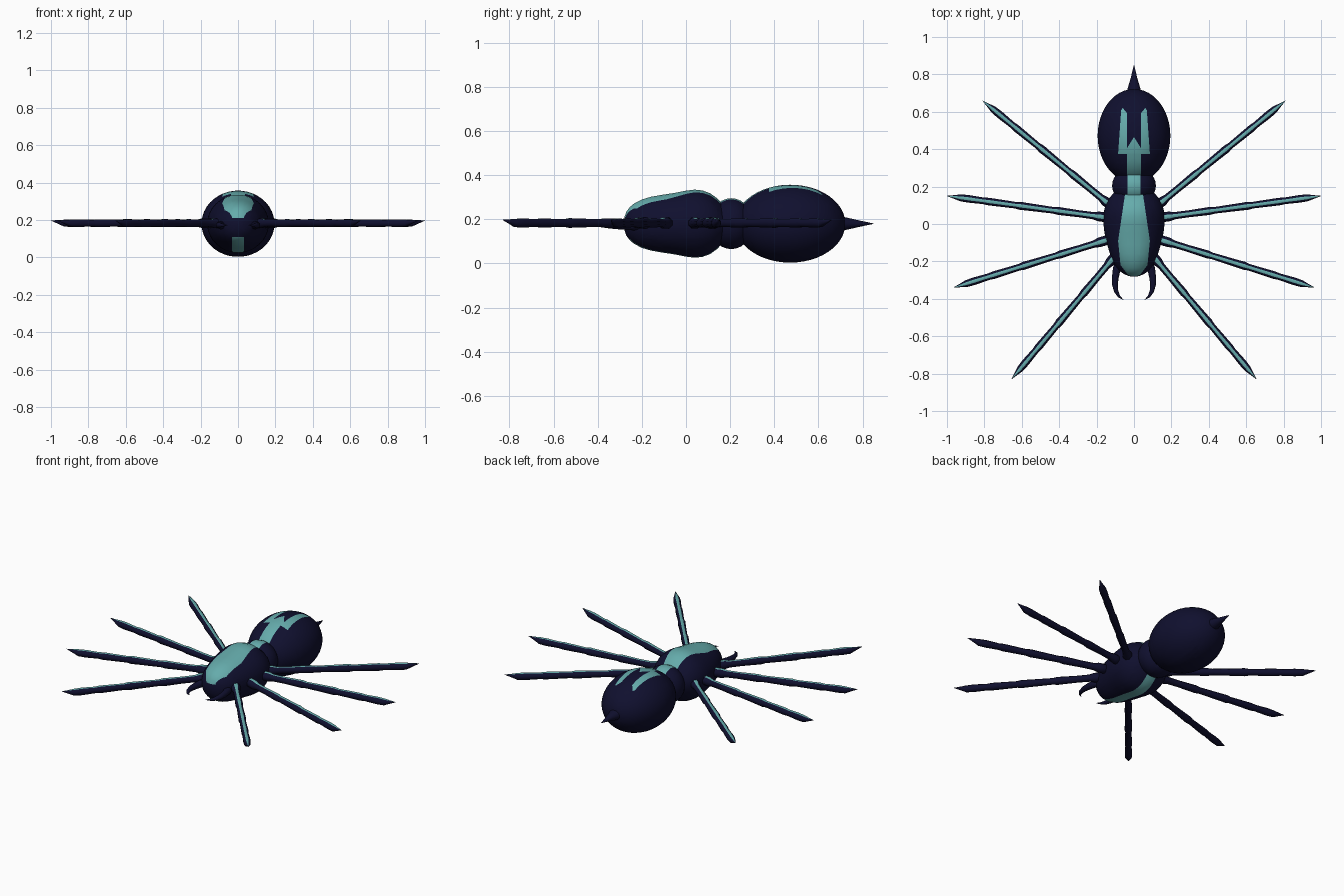
import bpy, bmesh, math
from mathutils import Vector

if "Cube" in bpy.data.objects:
    bpy.data.objects.remove(bpy.data.objects["Cube"])

MID = 0.18  # height of the body axis


def material(name, rgb):
    m = bpy.data.materials.new(name)
    m.diffuse_color = (*rgb, 1)
    m.use_nodes = True
    m.node_tree.nodes["Principled BSDF"].inputs["Base Color"].default_value = m.diffuse_color
    return m


DARK = material("midnight_blue", (0.005, 0.005, 0.028))
TEAL = material("teal", (0.13, 0.41, 0.41))


def loft(name, rings, n, cuts=(), is_teal=None):
    """Skin rings of (centre, side vector, up vector); cuts are (point, normal) planes."""
    bm = bmesh.new()
    loops = []
    for c, s, u in rings:
        angles = [2 * math.pi * (i + 0.5) / n for i in range(n)]
        loops.append([bm.verts.new(Vector(c) + Vector(s) * math.cos(a) + Vector(u) * math.sin(a))
                      for a in angles])
    for p, q in zip(loops, loops[1:]):
        for i in range(n):
            j = (i + 1) % n
            bm.faces.new((p[i], p[j], q[j], q[i]))
    bm.faces.new(loops[0])
    bm.faces.new(loops[-1])
    for point, normal in cuts:
        bmesh.ops.bisect_plane(bm, geom=bm.verts[:] + bm.edges[:] + bm.faces[:],
                               plane_co=point, plane_no=normal, dist=1e-5)
    bmesh.ops.recalc_face_normals(bm, faces=bm.faces[:])
    bm.normal_update()
    for f in bm.faces:
        f.smooth = True
        if is_teal and is_teal(f.calc_center_median(), f.normal):
            f.material_index = 1
    me = bpy.data.meshes.new(name)
    bm.to_mesh(me)
    bm.free()
    me.materials.append(DARK)
    me.materials.append(TEAL)
    ob = bpy.data.objects.new(name, me)
    bpy.context.collection.objects.link(ob)
    return ob


def y_ring(y, rx, rz):
    return ((0, y, MID), (rx, 0, 0), (0, 0, rz))


def ellipsoid(y, rx, ry, rz, steps):
    ts = [math.pi * (0.01 + 0.98 * k / steps) for k in range(steps + 1)]
    return [y_ring(y - ry * math.cos(t), rx * math.sin(t), rz * math.sin(t)) for t in ts]


def line_planes(lines):
    """Vertical cutting planes through plan lines (x0, y0, x1, y1), on both sides."""
    return [((s * x0, y0, 0), (y1 - y0, -s * (x1 - x0), 0))
            for x0, y0, x1, y1 in lines for s in (1, -1)]


# Head and thorax: back stripe bounded by a convex outline, plus a belly stripe
outline = [(0.048, 0.16, 0.085, -0.09), (0.085, -0.09, 0.072, -0.22), (0.072, -0.22, 0.03, -0.275)]


def thorax_teal(c, n):
    x = abs(c.x)
    if c.z > MID:
        return c.z > 0.21 and all((x - x0) * (y1 - y0) - (c.y - y0) * (x1 - x0) > 0
                                  for x0, y0, x1, y1 in outline)
    return c.z < 0.11 and x < 0.032


profile = [(-0.282, 0.003, 0.003), (-0.279, 0.025, 0.03), (-0.27, 0.05, 0.055),
           (-0.255, 0.072, 0.075), (-0.235, 0.092, 0.092), (-0.20, 0.113, 0.11),
           (-0.16, 0.129, 0.122), (-0.11, 0.144, 0.131), (-0.05, 0.158, 0.14),
           (0.0, 0.164, 0.15), (0.04, 0.165, 0.155), (0.075, 0.16, 0.151),
           (0.11, 0.149, 0.138), (0.14, 0.132, 0.116), (0.17, 0.105, 0.085), (0.2, 0.06, 0.05)]
loft("thorax", [y_ring(*p) for p in profile], 36,
     line_planes(outline) + line_planes([(0.032, 0, 0.032, 1)])
     + [((0, 0, z), (0, 0, 1)) for z in (0.11, 0.21)], thorax_teal)

# Waist
loft("waist", ellipsoid(0.205, 0.118, 0.1, 0.116, 14), 28,
     line_planes([(0.036, 0, 0.036, 1)]), lambda c, n: c.z > MID and abs(c.x) < 0.036)


# Abdomen with a forked marking
def fork_teal(c, n):
    x, y = abs(c.x), c.y
    if c.z < MID or y > 0.62 - abs(x - 0.06) * 1.2:
        return False
    if y < 0.375:
        return x < 0.037
    if x < 0.037:
        return y < 0.465 - x * 1.6
    return x < 0.085 - (y - 0.375) * 0.07


loft("abdomen", ellipsoid(0.472, 0.195, 0.25, 0.177, 24), 40,
     line_planes([(0.037, 0, 0.037, 1), (0.06, 0, 0.06, 1), (0.085, 0.375, 0.0682, 0.615),
                  (0, 0.465, 0.037, 0.4058), (0.06, 0.62, 0.035, 0.59), (0.06, 0.62, 0.085, 0.59)])
     + [((0, 0.375, 0), (0, 1, 0)), ((0, 0, MID), (0, 0, 1))], fork_teal)

# Tail spike
loft("tail_spike", [y_ring(0.69, 0.045, 0.036), y_ring(0.72, 0.036, 0.03),
                    y_ring(0.78, 0.018, 0.016), y_ring(0.85, 0.001, 0.001)], 16)

# Legs: jointed tubes with a stripe along the top and a raised point
legs = {"back": ((0.09, 0.07), (0.81, 0.66)), "rear_middle": ((0.11, 0.03), (1.0, 0.15)),
        "front_middle": ((0.11, -0.075), (0.965, -0.34)), "front": ((0.075, -0.14), (0.655, -0.83))}
stations = [(0, 0.028), (0.09, 0.028), (0.12, 0.021), (0.2, 0.02), (0.33, 0.023), (0.36, 0.019),
            (0.52, 0.022), (0.56, 0.0235), (0.59, 0.019), (0.75, 0.022), (0.78, 0.019),
            (0.87, 0.022), (0.92, 0.02), (0.955, 0.011), (1, 0.0008)]
for label, (a, b) in legs.items():
    for side, s in (("right", 1), ("left", -1)):
        p, q = Vector((s * a[0], a[1], 0.183)), Vector((s * b[0], b[1], 0.183))
        d = (q - p).normalized()
        across = Vector((-d.y, d.x, 0))
        rings = []
        for t, r in stations:
            lift = 0.014 * max(0, (t - 0.92) / 0.08)
            rings.append((p.lerp(q, t) + Vector((0, 0, lift)), across * r, Vector((0, 0, r))))
        loft(f"{label}_leg_{side}", rings, 8, (), lambda c, n: n.z > 0.86)

# Fangs: flat inward-curving hooks
hook = [(0.075, -0.19, 0.022), (0.092, -0.24, 0.022), (0.1, -0.285, 0.019), (0.102, -0.325, 0.016),
        (0.095, -0.36, 0.012), (0.08, -0.388, 0.007), (0.057, -0.405, 0.001)]
for side, s in (("right", 1), ("left", -1)):
    pts = [Vector((s * x, y, 0.172)) for x, y, r in hook]
    rings = []
    for i, (x, y, r) in enumerate(hook):
        d = (pts[min(i + 1, len(pts) - 1)] - pts[max(i - 1, 0)]).normalized()
        rings.append((pts[i], Vector((-d.y, d.x, 0)) * r, Vector((0, 0, r))))
    loft(f"fang_{side}", rings, 10)
